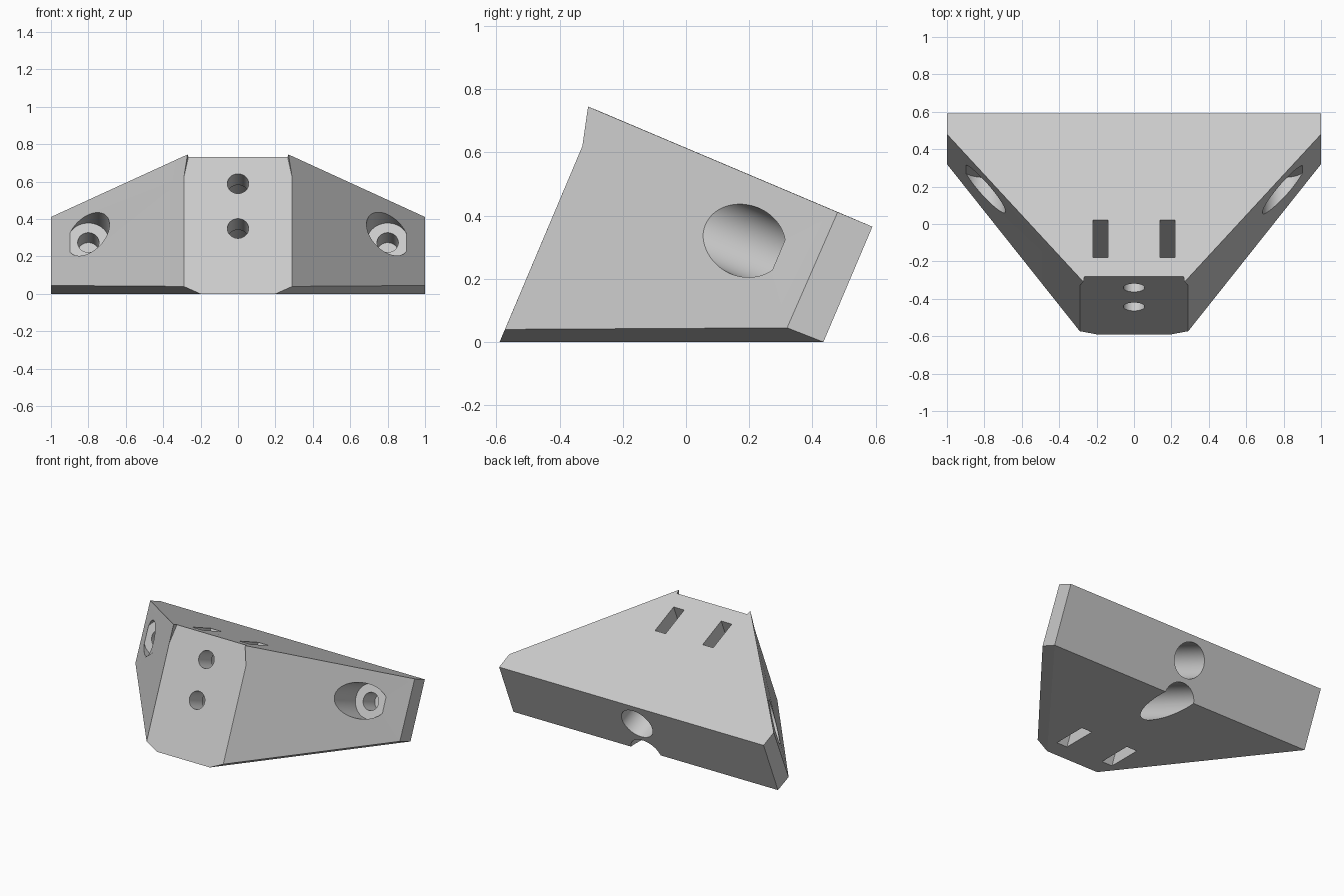
import bpy, bmesh, math
from mathutils import Matrix, Vector

cube = bpy.data.objects.get("Cube")
if cube:
    bpy.data.objects.remove(cube, do_unlink=True)

# Tilted frame: local y runs along the bores, local z is the top face normal
TILT = Matrix.Rotation(math.radians(-22.9), 4, 'X')

grey = bpy.data.materials.new("light_grey")
grey.use_nodes = True
colour = (0.6, 0.6, 0.6, 1)
grey.diffuse_color = colour
grey.node_tree.nodes["Principled BSDF"].inputs["Base Color"].default_value = colour


def add_object(name, bm):
    bmesh.ops.recalc_face_normals(bm, faces=bm.faces)
    mesh = bpy.data.meshes.new(name)
    bm.to_mesh(mesh)
    bm.free()
    mesh.materials.append(grey)
    obj = bpy.data.objects.new(name, mesh)
    bpy.context.collection.objects.link(obj)
    return obj


# Wedge body: corners of the +x half, mirrored to -x
corners = {
    "toe": (0.2, -0.59, 0), "front_low": (0.29, -0.573, 0.04),
    "front_mid": (0.29, -0.328, 0.62), "ear": (0.27, -0.31, 0.745),
    "front_top": (0.265, -0.28, 0.733), "end_top": (1, 0.48, 0.411),
    "back_top": (1, 0.59, 0.365), "back_low": (1, 0.435, 0),
    "end_low": (1, 0.32, 0.045),
}
side_faces = [
    ("front_low", "end_low", "end_top", "ear", "front_mid"),  # slanted wall
    ("end_low", "back_low", "back_top", "end_top"),           # narrow end
    ("toe", "back_low", "end_low", "front_low"),              # lower chamfer
    ("front_mid", "ear", "front_top"),                        # ear sliver
]
centre_faces = [
    ("toe", "front_low", "front_mid", "front_top"),           # front
    ("front_top", "ear", "end_top", "back_top"),              # top
    ("back_top", "back_low"),                                 # back
    ("back_low", "toe"),                                      # bottom
]
bm = bmesh.new()
left = {k: bm.verts.new(p) for k, p in corners.items()}
right = {k: bm.verts.new((-p[0], p[1], p[2])) for k, p in corners.items()}
for names in side_faces:
    for half in (left, right):
        bm.faces.new([half[k] for k in names])
for names in centre_faces:
    bm.faces.new([left[k] for k in names] + [right[k] for k in reversed(names)])
body = add_object("corner_bracket", bm)

cutters = []


def cut(name, bm):
    cutter = add_object(name, bm)
    cutter.hide_render = True
    mod = body.modifiers.new(name, 'BOOLEAN')
    mod.operation = 'DIFFERENCE'
    mod.solver = 'EXACT'
    mod.object = cutter
    cutters.append(cutter)


def bore(name, x, height, radius, start, end):
    bm = bmesh.new()
    place = (TILT @ Matrix.Translation((x, (start + end) / 2, height))
             @ Matrix.Rotation(math.pi / 2, 4, 'X'))
    bmesh.ops.create_cone(bm, cap_ends=True, segments=64, radius1=radius,
                          radius2=radius, depth=end - start, matrix=place)
    cut(name, bm)


# Two front screw holes opening into wide bores from the back
for label, height in (("upper", 0.41), ("lower", 0.15)):
    bore(label + "_bore", 0, height, 0.114, -0.39, 0.8)
    bore(label + "_screw_hole", 0, height, 0.057, -0.8, -0.35)

for label, side in (("left", 1), ("right", -1)):
    # Round pocket in the slanted wall with a blind screw hole in its floor
    bore(label + "_pocket", side * 0.8, 0.367, 0.113, -0.8, 0.163)
    bore(label + "_screw_hole", side * 0.8, 0.367, 0.057, 0.1, 0.3)
    # Rectangular tie slot through the top
    bm = bmesh.new()
    bmesh.ops.create_cube(bm, size=1, matrix=TILT
                          @ Matrix.Translation((side * 0.18, -0.326, 0.3))
                          @ Matrix.Diagonal((0.08, 0.218, 1.4, 1)))
    cut(label + "_slot", bm)

# Bake the cuts and drop the cutters
bpy.context.view_layer.update()
graph = bpy.context.evaluated_depsgraph_get()
baked = bpy.data.meshes.new_from_object(body.evaluated_get(graph))
body.modifiers.clear()
body.data = baked
for cutter in cutters:
    bpy.data.objects.remove(cutter, do_unlink=True)

bpy.ops.object.select_all(action='DESELECT')
body.select_set(True)
bpy.context.view_layer.objects.active = body
bpy.ops.object.shade_smooth_by_angle(angle=math.radians(20))
